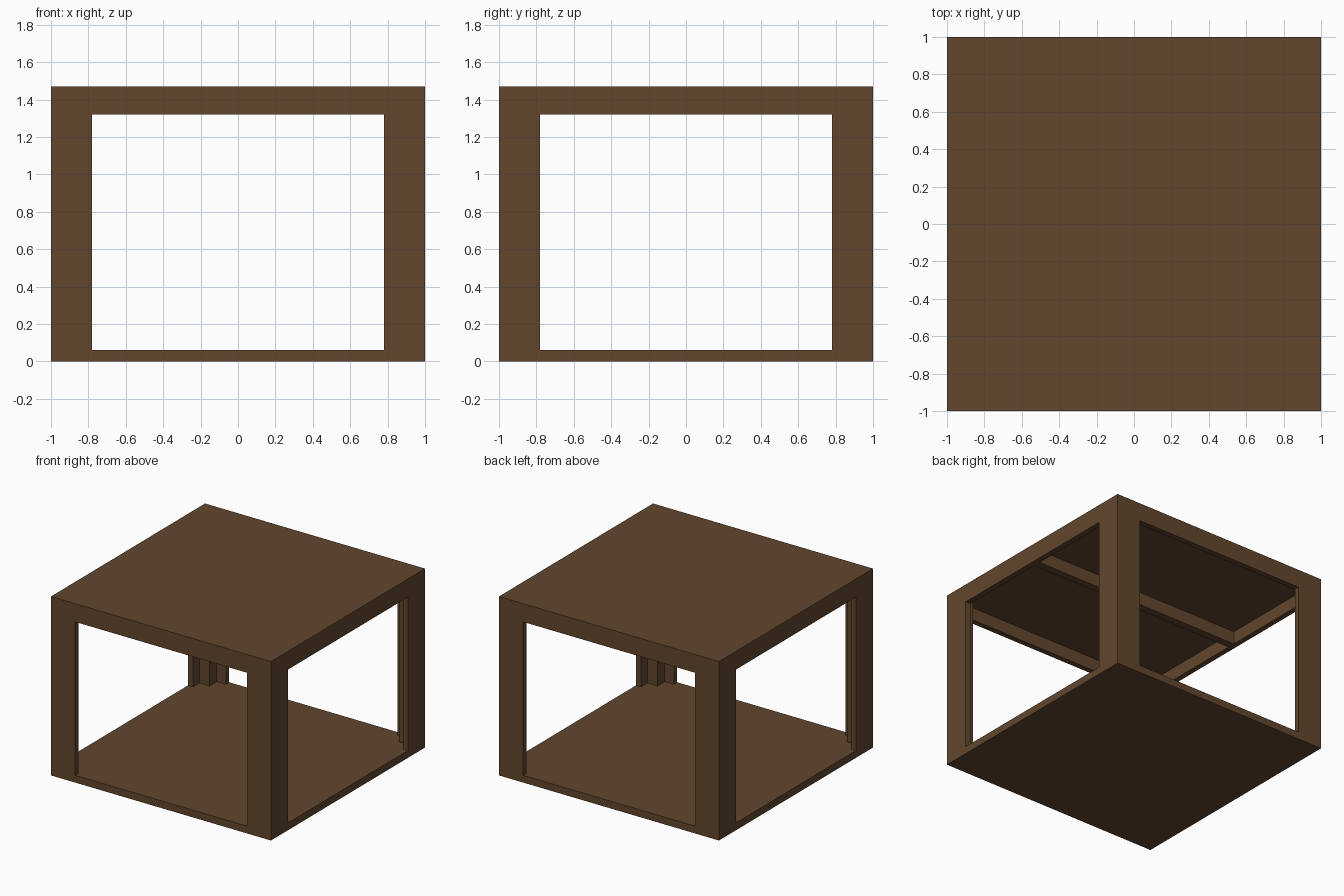
import bpy
import bmesh

HEIGHT, FLOOR, CEILING, OPENING_TOP = 1.47, 0.06, 1.425, 1.32
OPEN, WALL, BLOCK = 0.78, 0.955, 0.862   # opening edge, wall inside, corner block

cube = bpy.data.objects.get("Cube")
if cube:
    bpy.data.objects.remove(cube, do_unlink=True)

# Single brown wood colour
wood = bpy.data.materials.new("brown_wood")
wood.use_nodes = True
brown = (0.122, 0.062, 0.027, 1)
wood.diffuse_color = brown
shader = next(n for n in wood.node_tree.nodes if n.type == "BSDF_PRINCIPLED")
shader.inputs["Base Color"].default_value = brown
shader.inputs["Roughness"].default_value = 0.8


def prism(name, outline, bottom, top):
    """Extrude a flat outline upwards between two heights."""
    bm = bmesh.new()
    face = bm.faces.new([bm.verts.new((x, y, bottom)) for x, y in outline])
    result = bmesh.ops.extrude_face_region(bm, geom=[face])
    raised = [v for v in result["geom"] if isinstance(v, bmesh.types.BMVert)]
    bmesh.ops.translate(bm, verts=raised, vec=(0, 0, top - bottom))
    bmesh.ops.recalc_face_normals(bm, faces=bm.faces)
    mesh = bpy.data.meshes.new(name)
    bm.to_mesh(mesh)
    bm.free()
    mesh.materials.append(wood)
    obj = bpy.data.objects.new(name, mesh)
    bpy.context.collection.objects.link(obj)
    return obj


def rectangle(x0, x1, y0, y1):
    return [(x0, y0), (x1, y0), (x1, y1), (x0, y1)]


# Floor and roof slabs
prism("floor_slab", rectangle(-1, 1, -1, 1), 0, FLOOR)
prism("roof_slab", rectangle(-1, 1, -1, 1), CEILING, HEIGHT)

# Corner posts: two wall strips with a square block inside the corner
half = [(1, OPEN), (WALL, OPEN), (WALL, BLOCK)]
corner = [(1, 1)] + half[::-1][::-1] + [(BLOCK, BLOCK)] + [(y, x) for x, y in half[::-1]]
for side, sx in (("left", 1), ("right", -1)):
    for end, sy in (("front", -1), ("back", 1)):
        prism(f"{end}_{side}_post", [(x * sx, y * sy) for x, y in corner],
              FLOOR, CEILING)

# Rails above the openings
for side, s in (("back", 1), ("front", -1)):
    prism(f"{side}_rail", rectangle(-OPEN, OPEN, s * WALL, s), OPENING_TOP, CEILING)
for side, s in (("left", 1), ("right", -1)):
    prism(f"{side}_rail", rectangle(s * WALL, s, -OPEN, OPEN), OPENING_TOP, CEILING)

# Brace under the middle of the roof
prism("ceiling_brace", rectangle(-WALL, WALL, -0.032, 0.032), OPENING_TOP, CEILING)
